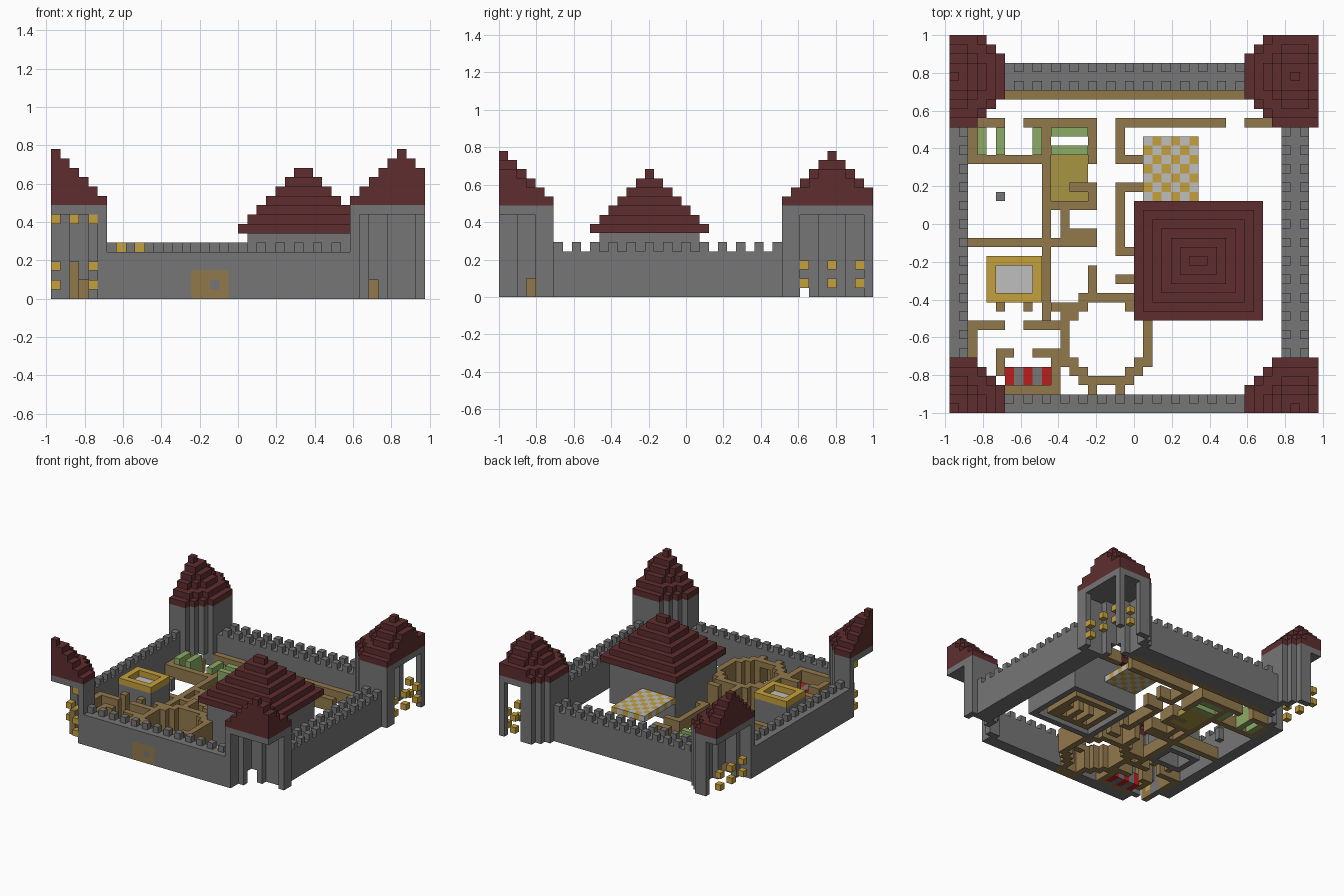
import bpy, bmesh
from mathutils import Vector

if "Cube" in bpy.data.objects:
    bpy.data.objects.remove(bpy.data.objects["Cube"], do_unlink=True)

# Block grid: 40 wide, 41 deep
WIDE, DEEP = 40, 41
UNIT = 2 / DEEP


def material(name, *rgb):
    mat = bpy.data.materials.new(name)
    mat.use_nodes = True
    colour = (*rgb, 1)
    mat.diffuse_color = colour
    mat.node_tree.nodes["Principled BSDF"].inputs["Base Color"].default_value = colour
    return mat


stone = material("grey stone", .18, .18, .18)
tile = material("dark red tile", .113, .027, .028)
timber = material("brown timber", .29, .19, .073)
gold = material("gold", .55, .35, .047)
pale = material("pale grey", .52, .52, .52)
leaf = material("green", .26, .41, .13)
red = material("red", .5, .012, .012)
olive = material("olive", .39, .3, .055)


def box(x0, x1, y0, y1, z0, z1):
    """Cells of a block, clipped to the grid."""
    return {(x, y, z)
            for x in range(max(x0, 0), min(x1, WIDE))
            for y in range(max(y0, 0), min(y1, DEEP))
            for z in range(z0, z1)}


def boxes(rects, z0, z1):
    return set().union(*(box(*r, z0, z1) for r in rects))


def disc(cx, cy, radius, z0, z1, inner=0):
    """Cells of a round slab; inner is the squared radius of its hole."""
    cells = box(cx - radius, cx + radius + 1, cy - radius, cy + radius + 1, z0, z1)
    return {c for c in cells
            if inner <= (c[0] - cx) ** 2 + (c[1] - cy) ** 2 < (radius + .5) ** 2}


def build(name, cells, mat):
    """Skin the outer faces of a set of cells, joining coplanar faces."""
    bm = bmesh.new()
    corners = {}

    def vert(p):
        key = tuple(round(v) for v in p)
        if key not in corners:
            corners[key] = bm.verts.new(((key[0] - WIDE / 2) * UNIT,
                                         (key[1] - DEEP / 2) * UNIT, key[2] * UNIT))
        return corners[key]

    for cell in cells:
        for axis in range(3):
            for sign in (-1, 1):
                near = list(cell)
                near[axis] += sign
                if tuple(near) in cells:
                    continue
                n, u, v = Vector(), Vector(), Vector()
                n[axis], u[(axis + 1) % 3], v[(axis + 2) % 3] = sign, sign, 1
                mid = Vector(cell) + Vector((.5, .5, .5)) + n / 2
                ring = [mid + (a * u + b * v) / 2
                        for a, b in ((-1, -1), (1, -1), (1, 1), (-1, 1))]
                bm.faces.new([vert(p) for p in ring])
    bmesh.ops.dissolve_limit(bm, angle_limit=.01, verts=bm.verts, edges=bm.edges)
    bmesh.ops.triangulate(bm, faces=[f for f in bm.faces if len(f.verts) > 4])
    mesh = bpy.data.meshes.new(name)
    bm.to_mesh(mesh)
    bm.free()
    mesh.materials.append(mat)
    obj = bpy.data.objects.new(name, mesh)
    bpy.context.collection.objects.link(obj)
    return obj


# Corner towers: hollow drum, ceiling, inner doorway and stepped round roof
for side, cx in (("right", 0), ("left", 37)):
    for end, cy in (("front", 0), ("back", 36)):
        sx, sy = (-1 if cx else 1), (-1 if cy else 1)
        drum = disc(cx, cy, 5, 0, 9, 20) | disc(cx, cy, 5, 9, 10)
        for dx, dy in ((3, 4), (4, 3)):
            x, y = cx + sx * dx, cy + sy * dy
            drum -= box(x, x + 1, y, y + 1, 0, 2)
        build(f"{end}_{side}_tower", drum, stone)
        roof = set()
        for step in range(6):
            roof |= disc(cx, cy, 5 - step, 10 + step, 11 + step)
        build(f"{end}_{side}_tower_roof", roof, tile)


# Gold lamps in three of the towers
def lamps(name, spots, levels):
    build(name, set().union(*(box(x, x + 1, y, y + 1, z, z + 1)
                              for x, y in spots for z in levels)), gold)


lamps("front_right_lamps", ((0, 4), (2, 3), (4, 0)), (1, 3, 8))
lamps("back_right_lamps", ((0, 33), (0, 36), (0, 39)), (1, 3))
lamps("back_left_lamps", ((39, 33), (39, 36), (39, 39), (34, 40), (37, 40)), (1, 3))

# Curtain walls with battlements along both edges
gate = box(15, 19, 0, 2, 0, 3)
handle = box(17, 18, 0, 1, 1, 2)
front = box(6, 32, 0, 2, 0, 5) - gate
back = box(6, 32, 35, 38, 0, 5)
right = box(0, 2, 6, 31, 0, 5)
left = box(36, 39, 6, 31, 0, 5)
for x in range(6, 32, 2):
    front |= box(x, x + 1, 1, 2, 5, 6)
    for y in (35, 37):
        back |= box(x + 1, x + 2, y, y + 1, 5, 6)
for y in range(6, 31, 2):
    right |= box(1, 2, y, y + 1, 5, 6)
    for x in (36, 38):
        left |= box(x, x + 1, y, y + 1, 5, 6)
for name, cells in (("front", front), ("back", back), ("right", right), ("left", left)):
    build(name + "_wall", cells, stone)
build("gate", gate - handle, timber)
build("gate_handle", handle, stone)
build("back_wall_ledge", box(6, 32, 34, 35, 0, 2), timber)

# Keep: hollow body under a stepped roof, with timber partitions inside
build("keep", box(21, 33, 11, 22, 0, 7) - box(22, 32, 12, 21, 0, 7), stone)
keep_roof = set()
for k in range(7):
    keep_roof |= box(20 + k, 34 - k, 10 + k, 23 - k, 7 + k, 8 + k)
build("keep_roof", keep_roof, tile)
partitions = box(23, 31, 13, 20, 0, 3) - box(24, 30, 14, 19, 0, 3)
for x in (25, 27, 29):
    partitions |= box(x, x + 1, 14, 17, 0, 3)
build("keep_partitions", partitions, timber)

# Low timber walls of the back rooms (x0, x1, y0, y1)
back_rooms = [(3, 6, 31, 32), (8, 16, 31, 32), (18, 30, 31, 32), (32, 35, 31, 32),
              (2, 3, 27, 31), (3, 10, 27, 28), (10, 11, 19, 31), (15, 16, 27, 31),
              (18, 19, 27, 31), (19, 21, 27, 28)]
build("back_room_walls", boxes(back_rooms, 0, 2), timber)
middle_rooms = [(18, 21, 24, 25), (18, 19, 17, 24), (19, 20, 17, 18), (15, 16, 22, 25),
                (13, 15, 24, 25), (11, 15, 22, 23), (12, 13, 19, 22), (13, 16, 19, 20),
                (2, 16, 18, 19), (10, 11, 10, 18)]
build("middle_room_walls", boxes(middle_rooms, 0, 2), timber)

# Taller timber walls of the front rooms and the round room
front_rooms = [(2, 3, 2, 10), (3, 6, 9, 10), (8, 13, 9, 10), (5, 6, 11, 12), (8, 9, 11, 12),
               (5, 7, 6, 7), (9, 12, 6, 7), (5, 6, 4, 6), (11, 12, 2, 6), (5, 11, 2, 3),
               (15, 16, 12, 16), (16, 19, 12, 13), (11, 14, 11, 12), (18, 20, 14, 15),
               (15, 16, 2, 4), (18, 19, 2, 4)]
build("front_room_walls", boxes(front_rooms, 0, 4), timber)
round_room = {c for c in box(12, 22, 3, 13, 0, 4)
              if 16 < (c[0] - 16.5) ** 2 + (c[1] - 7.5) ** 2 < 27}
round_room -= box(16, 18, 3, 4, 0, 3) | box(16, 18, 12, 13, 0, 3)
build("round_room", round_room, timber)

# Gold-rimmed house
outer, inner = (4, 10, 12, 17), (5, 9, 13, 16)
build("house_walls", box(*outer, 0, 5) - box(*inner, 0, 5), stone)
build("house_rim", box(*outer, 5, 6) - box(*inner, 5, 6), gold)
build("house_top", box(*inner, 4, 5), pale)

# Garden hedges
hedges = [(3, 4, 28, 31), (5, 6, 28, 31), (9, 10, 28, 31), (11, 15, 30, 31), (11, 15, 28, 29)]
build("hedges", boxes(hedges, 0, 3), leaf)

# Furnishings: olive mat, post, chequered floor and striped bench
build("olive_mat", box(11, 15, 23, 28, 0, 1), olive)
build("post", box(5, 6, 23, 24, 0, 2), stone)
floor = box(21, 27, 22, 30, 3, 4)
odd = {c for c in floor if (c[0] + c[1]) % 2}
build("floor_gold_squares", odd, gold)
build("floor_pale_squares", floor - odd, pale)
bench = box(6, 11, 3, 5, 0, 2)
stripes = {c for c in bench if c[0] % 2}
build("bench_red", bench - stripes, red)
build("bench_grey", stripes, stone)
